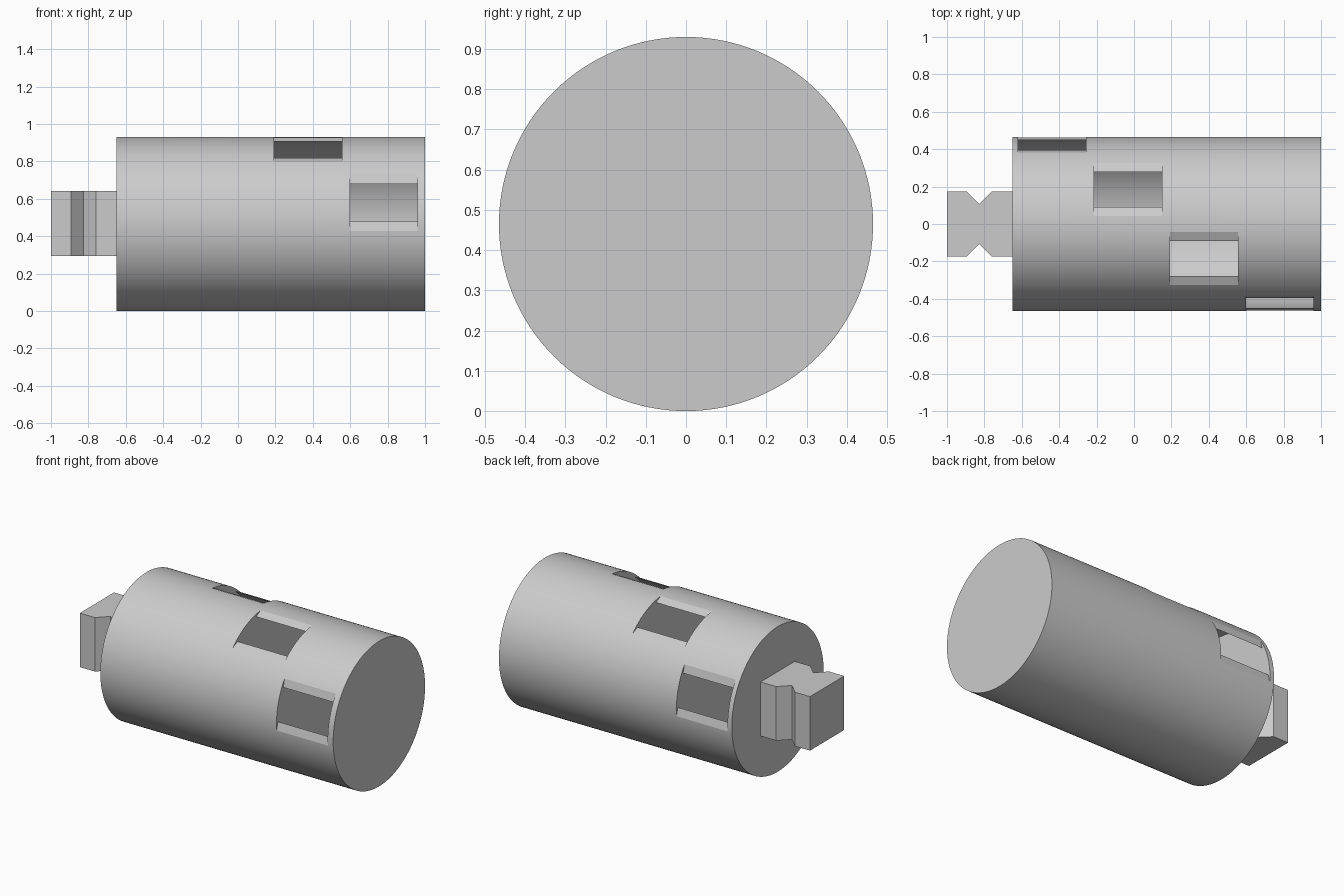
import bpy, bmesh, math
from mathutils import Matrix, Vector

RADIUS = 0.465          # outer drum radius, also axis height
BORE = 0.45             # chamber radius
FLAT = 0.438            # distance of each window flat from the axis
BACK, FRONT = -0.65, 1.0
SEGMENTS = 128

cube = bpy.data.objects.get("Cube")
if cube:
    bpy.data.objects.remove(cube, do_unlink=True)

grey = bpy.data.materials.new("plain grey")
grey.use_nodes = True
colour = (0.6, 0.6, 0.6, 1)
grey.diffuse_color = colour
grey.node_tree.nodes["Principled BSDF"].inputs["Base Color"].default_value = colour


def extrude(bm, points, offset):
    """Add a closed prism from a loop of points swept along offset."""
    face = bm.faces.new([bm.verts.new(p) for p in points])
    swept = bmesh.ops.extrude_face_region(bm, geom=[face], use_keep_orig=True)
    moved = [g for g in swept["geom"] if isinstance(g, bmesh.types.BMVert)]
    bmesh.ops.translate(bm, verts=moved, vec=offset)


def make_object(name, bm):
    bmesh.ops.recalc_face_normals(bm, faces=bm.faces)
    mesh = bpy.data.meshes.new(name)
    bm.to_mesh(mesh)
    bm.free()
    mesh.materials.append(grey)
    obj = bpy.data.objects.new(name, mesh)
    bpy.context.collection.objects.link(obj)
    return obj


# Drum: a plain cylinder lying along x
bm = bmesh.new()
bmesh.ops.create_cone(bm, cap_ends=True, segments=SEGMENTS, radius1=RADIUS,
                      radius2=RADIUS, depth=FRONT - BACK)
bmesh.ops.transform(bm, verts=bm.verts,
                    matrix=Matrix.Translation(((BACK + FRONT) / 2, 0, RADIUS))
                    @ Matrix.Rotation(math.pi / 2, 4, "Y"))
drum = make_object("drum", bm)

# Chamber cutter: four bores, each opened by a flat turned 50 degrees on
bm = bmesh.new()
half = math.acos(FLAT / BORE)
for i in range(4):
    x = -0.62 + 0.406 * i
    turn = math.radians(165 - 50 * i)
    outline = []
    for k in range(SEGMENTS + 1):
        a = half + (2 * math.pi - 2 * half) * k / SEGMENTS
        outline.append((BORE * math.cos(a), BORE * math.sin(a)))
    outline += [(FLAT, -0.2), (0.55, -0.2), (0.55, 0.2), (FLAT, 0.2)]
    points = []
    for v, u in outline:
        out = v * math.cos(turn) - u * math.sin(turn)
        up = v * math.sin(turn) + u * math.cos(turn)
        points.append((x, -out, RADIUS + up))
    extrude(bm, points, Vector((0.363, 0, 0)))
cutter = make_object("chamber_cutter", bm)
cutter.hide_render = True

cut = drum.modifiers.new("chambers", "BOOLEAN")
cut.object = cutter
cut.operation = "DIFFERENCE"
cut.solver = "EXACT"
bpy.context.view_layer.objects.active = drum
drum.select_set(True)
bpy.ops.object.modifier_apply(modifier=cut.name)
bpy.data.objects.remove(cutter, do_unlink=True)
bpy.ops.object.shade_smooth_by_angle(angle=math.radians(12))

# Coupling block: square bar with a V notch on both sides
bm = bmesh.new()
W = 0.173
side = [(BACK, W), (-0.76, W), (-0.827, 0.107), (-0.893, W), (-1, W)]
loop = side + [(x, -y) for x, y in reversed(side)]
extrude(bm, [(x, y, RADIUS + 0.003 - W) for x, y in loop], Vector((0, 0, 2 * W)))
make_object("coupling_block", bm)
